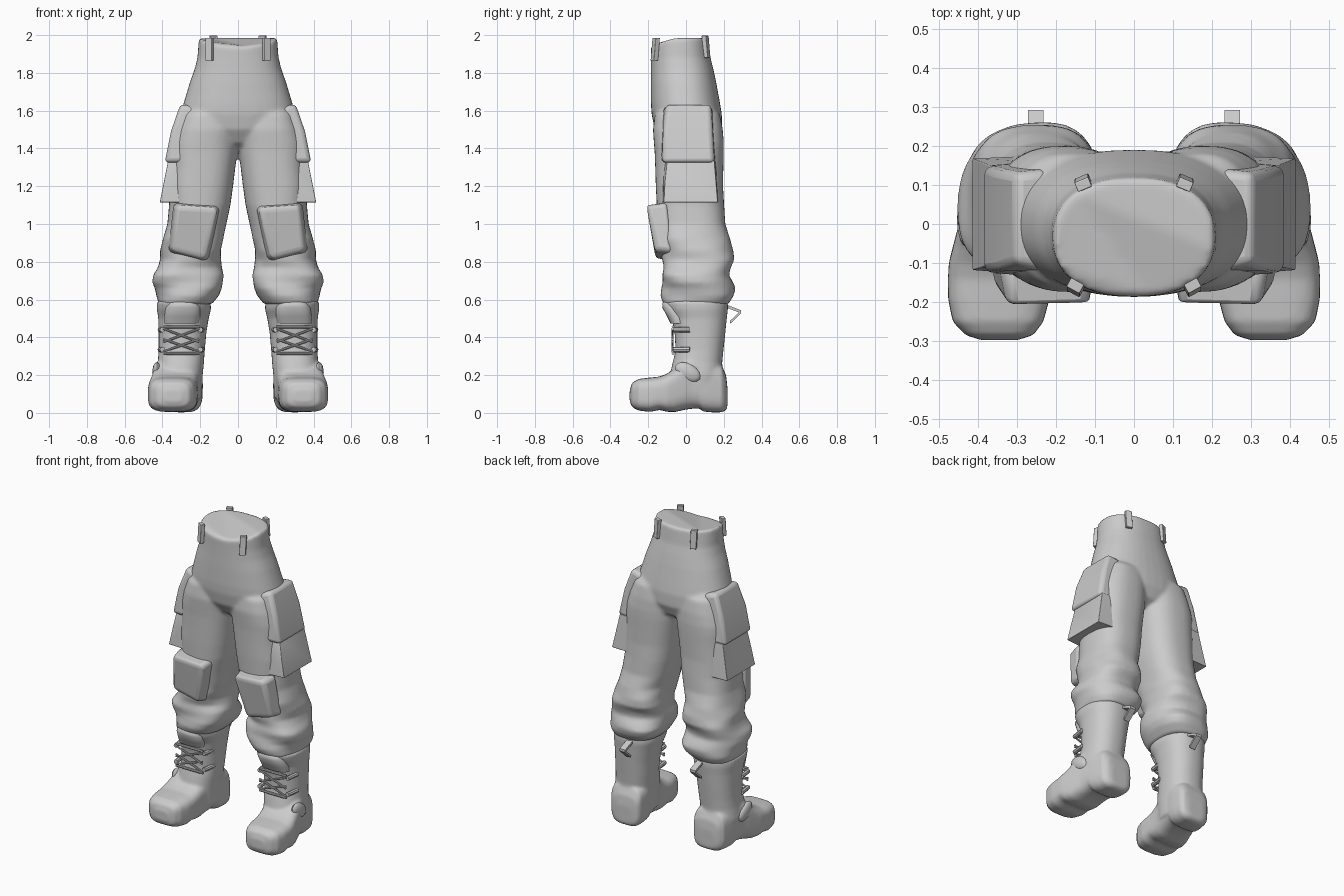
import bpy, bmesh, math
from mathutils import Vector

if "Cube" in bpy.data.objects:
    bpy.data.objects.remove(bpy.data.objects["Cube"])

grey = bpy.data.materials.new("grey")
grey.diffuse_color = (0.6, 0.6, 0.6, 1)
grey.use_nodes = True
grey.node_tree.nodes["Principled BSDF"].inputs["Base Color"].default_value = grey.diffuse_color


def finish(bm, name, mirror=True, voxel=0, smooth=0, bevel=0, angle=40):
    bmesh.ops.recalc_face_normals(bm, faces=bm.faces[:])
    me = bpy.data.meshes.new(name)
    bm.to_mesh(me)
    bm.free()
    me.materials.append(grey)
    ob = bpy.data.objects.new(name, me)
    bpy.context.collection.objects.link(ob)
    bpy.context.view_layer.objects.active = ob
    ob.select_set(True)
    if bevel:
        m = ob.modifiers.new("bevel", "BEVEL")
        m.width, m.segments = bevel, 3
    if voxel:
        m = ob.modifiers.new("fuse", "REMESH")
        m.mode, m.voxel_size, m.use_smooth_shade = "VOXEL", voxel, True
    if smooth:
        m = ob.modifiers.new("soften", "SMOOTH")
        m.iterations = smooth
    if mirror:
        m = ob.modifiers.new("mirror", "MIRROR")
        m.use_mirror_merge = False
    bpy.ops.object.shade_smooth_by_angle(angle=math.radians(angle))
    ob.select_set(False)
    return ob


def loft(bm, sections, axis="z", power=2.5, side=1, fold=None, n=40):
    """Stack of rounded rings: (position, a0, a1, b0, b1)."""
    rings = []
    for p, a0, a1, b0, b1 in sections:
        ring = []
        for i in range(n):
            t = 2 * math.pi * i / n
            c, s = math.cos(t), math.sin(t)
            k = 1 + (fold(t, p) if fold else 0)
            u = (a0 + a1) / 2 + k * (a1 - a0) / 2 * math.copysign(abs(c) ** (2 / power), c)
            v = (b0 + b1) / 2 + k * (b1 - b0) / 2 * math.copysign(abs(s) ** (2 / power), s)
            ring.append(bm.verts.new((side * u, v, p) if axis == "z" else (side * u, p, v)))
        rings.append(ring)
    for r, q in zip(rings, rings[1:]):
        for i in range(n):
            j = (i + 1) % n
            bm.faces.new((r[i], r[j], q[j], q[i]))
    bm.faces.new(rings[0])
    bm.faces.new(rings[-1])
    return rings


def hull_box(bm, points):
    vs = [bm.verts.new(p) for p in points]
    bmesh.ops.convex_hull(bm, input=vs)
    bmesh.ops.dissolve_limit(bm, angle_limit=0.02, verts=bm.verts[:], edges=bm.edges[:])


def rod(bm, a, b, r, n=8):
    a, b = Vector(a), Vector(b)
    d = b - a
    mat = d.to_track_quat("Z", "Y").to_matrix().to_4x4()
    mat.translation = (a + b) / 2
    bmesh.ops.create_cone(bm, cap_ends=True, segments=n, radius1=r, radius2=r,
                          depth=d.length, matrix=mat)


# trousers: hips and two legs fused into one cloth surface
def creases(t, z):
    amount = 0.035 if 0.6 < z < 0.95 else 0.012 if z < 1.1 else 0
    return amount * math.sin(3 * t + z * 31)


bm = bmesh.new()
hips = [(1.39, -.12, .12, -.06, .10), (1.43, -.23, .23, -.12, .16), (1.50, -.30, .30, -.165, .19),
        (1.58, -.305, .305, -.182, .19), (1.64, -.288, .288, -.186, .18), (1.75, -.255, .255, -.187, .16),
        (1.82, -.23, .23, -.186, .145), (1.88, -.215, .215, -.186, .13), (1.985, -.207, .207, -.187, .118)]
top = loft(bm, hips, power=2.3)[-1]
for v in top:
    if v.co.y < -.05:
        v.co.z -= .045 * ((-.05 - v.co.y) / .137) ** 1.5
leg = [(.60, .15, .40, -.10, .20), (.575, .14, .42, -.118, .225), (.62, .10, .43, -.13, .258), (.66, .08, .435, -.13, .262),
       (.69, .078, .45, -.128, .245), (.73, .08, .452, -.13, .222), (.77, .09, .43, -.115, .238),
       (.81, .09, .412, -.12, .262), (.86, .086, .408, -.13, .25), (.92, .08, .398, -.14, .228),
       (1.0, .062, .375, -.15, .21), (1.1, .04, .365, -.155, .202), (1.2, .026, .368, -.16, .196),
       (1.3, .014, .36, -.163, .198), (1.38, .003, .36, -.166, .2), (1.43, 0, .355, -.17, .2),
       (1.5, -.005, .335, -.175, .195), (1.58, .01, .305, -.165, .18), (1.63, .06, .27, -.11, .13)]
for side in (1, -1):
    loft(bm, leg[1:], side=side, fold=creases)
finish(bm, "trousers", mirror=False, voxel=.011, smooth=5, angle=60)

# cargo pockets: long flap above, pouch below
bm = bmesh.new()
hull_box(bm, [(x, y, z) for x, ys, z in (
    (.305, (-.10, .13), 1.635), (.355, (-.12, .14), 1.49), (.388, (-.125, .15), 1.325),
    (.22, (-.12, .14), 1.62), (.25, (-.135, .16), 1.325)) for y in ys])
finish(bm, "pocket_flap", bevel=.022, angle=60)
bm = bmesh.new()
hull_box(bm, [(x, y, z) for x, ys, z in (
    (.37, (-.10, .15), 1.335), (.392, (-.112, .16), 1.22), (.414, (-.118, .168), 1.115),
    (.25, (-.12, .16), 1.335), (.26, (-.13, .175), 1.115)) for y in ys])
finish(bm, "pocket_pouch", bevel=.02, angle=60)

# knee pads
bm = bmesh.new()
hull_box(bm, [(.09, -.10, 1.10), (.345, -.10, 1.115), (.375, -.07, .85), (.155, -.07, .79),
              (.11, -.205, 1.085), (.325, -.21, 1.10), (.355, -.165, .86), (.175, -.16, .815)])
finish(bm, "knee_pad", bevel=.025, angle=60)

# boots: shaft and foot fused
bm = bmesh.new()
shaft = [(.08, .19, .42, -.08, .212), (.2, .187, .435, -.085, .192), (.27, .18, .425, -.07, .192),
         (.33, .176, .42, -.055, .198), (.42, .168, .42, -.06, .208), (.5, .155, .422, -.075, .216),
         (.55, .143, .43, -.105, .222), (.585, .145, .43, -.118, .222), (.61, .18, .4, -.08, .18)]
loft(bm, shaft, power=2.3)
foot = [(-.298, .30, .39, .06, .12), (-.285, .258, .432, .03, .16), (-.25, .232, .465, .012, .18),
        (-.19, .216, .477, .005, .187), (-.14, .213, .477, .016, .192), (-.10, .212, .475, .006, .208),
        (-.06, .21, .465, .004, .235), (-.01, .203, .452, .016, .28), (.03, .197, .44, .022, .31),
        (.07, .192, .432, .024, .31), (.09, .188, .428, .008, .3), (.13, .186, .42, .003, .28),
        (.19, .19, .405, .003, .25), (.212, .205, .38, .014, .2), (.219, .24, .35, .03, .14)]
loft(bm, foot, axis="y", power=3.6)
finish(bm, "boot", voxel=.009, smooth=4, angle=60)

# boot tongue collar above the laces
bm = bmesh.new()
loft(bm, [(.47, .21, .39, -.08, .02), (.51, .2, .39, -.10, .02), (.56, .195, .385, -.128, .02),
          (.585, .21, .37, -.125, .02), (.595, .23, .35, -.11, 0)])
finish(bm, "boot_tongue", smooth=1, angle=60)

# laces: two bars, crossing cords and side hooks
bm = bmesh.new()
for z in (.455, .315):
    rod(bm, (.205, -.068, z), (.395, -.068, z), .008)
for za, zb in ((.445, .375), (.375, .445), (.39, .325), (.325, .39)):
    rod(bm, (.205, -.072, za), (.395, -.072, zb), .006)
for z in (.44, .335):
    for x in (.2, .4):
        rod(bm, (x, -.066, z), (x + math.copysign(.012, x - .3), .02, z), .014)
finish(bm, "laces")

# ankle buckle: tilted disc on the outside of each boot
bm = bmesh.new()
bmesh.ops.create_uvsphere(bm, u_segments=16, v_segments=8, radius=1)
for v in bm.verts:
    y, z = v.co.y * .075, v.co.z * .045
    v.co = (.43 + v.co.x * .024, .01 + y * .85 + z * .5, .215 - y * .5 + z * .85)
finish(bm, "ankle_buckle")

# heel pull loop
bm = bmesh.new()
for a, b in (((.215, .565), (.292, .535)), ((.292, .535), (.232, .478))):
    hull_box(bm, [(x, y, z + h) for x in (.232, .272) for y, z in (a, b) for h in (-.008, .008)])
finish(bm, "pull_loop", angle=30)

# belt loops on the waistband
for name, x, y, tx, z0, z1 in (("front_belt_loop", .15, -.157, .55, 1.865, 1.985),
                               ("back_belt_loop", .13, .1, -.42, 1.88, 1.997)):
    bm = bmesh.new()
    out = Vector((abs(tx), math.copysign(1, y), 0)).normalized()
    along = Vector((out.y, -out.x, 0)) * .019
    hull_box(bm, [Vector((x, y, z)) + along * s + out * d + Vector((0, math.copysign(k, y), 0))
                  for s in (-1, 1) for d in (-.012, .014) for z, k in ((z0, .01), (z1, 0))])
    finish(bm, name, bevel=.003, angle=30)
